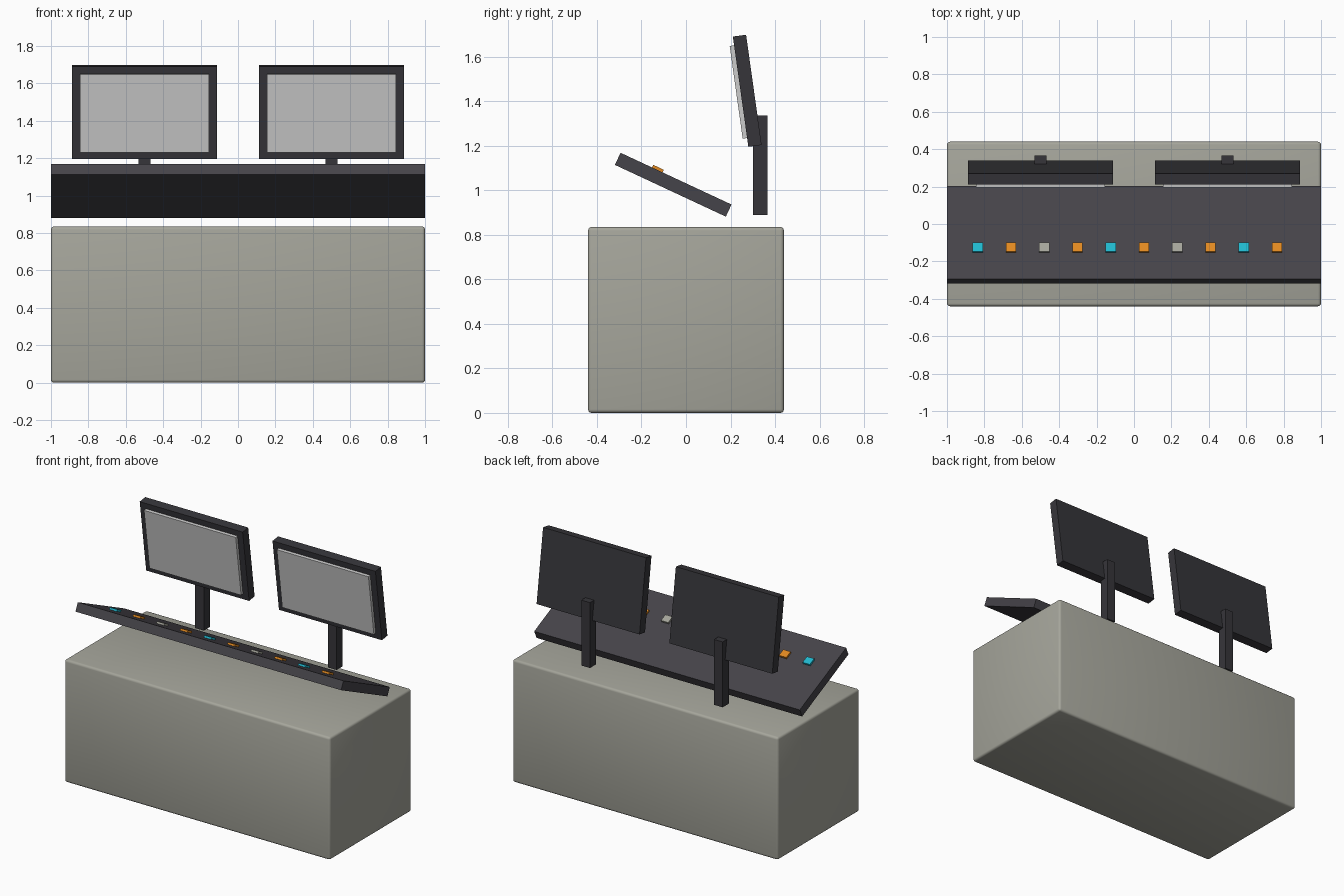
import bpy
from math import radians
from mathutils import Matrix, Vector

old = bpy.data.objects.get("Cube")
if old:
    bpy.data.objects.remove(old, do_unlink=True)


def material(name, rgb):
    mat = bpy.data.materials.new(name)
    mat.use_nodes = True
    colour = (*rgb, 1)
    mat.diffuse_color = colour
    mat.node_tree.nodes["Principled BSDF"].inputs["Base Color"].default_value = colour
    return mat


body_grey = material("warm grey", (0.38, 0.38, 0.33))
panel_dark = material("panel charcoal", (0.06, 0.057, 0.067))
frame_dark = material("frame charcoal", (0.037, 0.036, 0.042))
screen_pale = material("pale screen", (0.6, 0.6, 0.6))
cyan = material("cyan", (0.015, 0.48, 0.62))
orange = material("orange", (0.75, 0.25, 0.015))


def box(name, size, centre, mat, tilt=0):
    """Box of the given size, tilted about the x axis in degrees."""
    bpy.ops.mesh.primitive_cube_add(size=1)
    obj = bpy.context.object
    obj.name = name
    obj.data.transform(Matrix.Diagonal((*size, 1)))
    obj.location = centre
    obj.rotation_euler.x = radians(tilt)
    obj.data.materials.append(mat)
    return obj


def offset(centre, tilt, local):
    """Point given in the frame of a tilted part."""
    return Vector(centre) + Matrix.Rotation(radians(tilt), 3, 'X') @ Vector(local)


# Rounded desk body
body = box("desk_body", (2, 0.88, 0.835), (0, 0, 0.4175), body_grey)
bevel = body.modifiers.new("soft_edges", 'BEVEL')
bevel.width = 0.016
bevel.segments = 3
bpy.ops.object.shade_smooth()

# Sloping control panel
panel_centre, panel_tilt = (0, -0.0575, 1.025), -25
box("control_panel", (2, 0.55, 0.06), panel_centre, panel_dark, panel_tilt)

# Row of buttons on the panel
cycle = [cyan, orange, body_grey, orange]
for i in range(10):
    spot = offset(panel_centre, panel_tilt, (-0.835 + 0.1777 * i, -0.093, 0.033))
    box(f"button_{i + 1}", (0.055, 0.052, 0.02), spot, cycle[i % 4], panel_tilt)

# Two monitors on posts
for side, x in (("left", 0.5), ("right", -0.5)):
    centre, tilt = (x, 0.275, 1.447), 8
    box(f"{side}_monitor_post", (0.065, 0.065, 0.445), (x, 0.333, 1.1125), frame_dark)
    box(f"{side}_monitor_frame", (0.775, 0.5, 0.06), centre, frame_dark, 90 + tilt)
    box(f"{side}_monitor_screen", (0.69, 0.42, 0.02),
        offset(centre, 90 + tilt, (0, 0, 0.04)), screen_pale, 90 + tilt)
